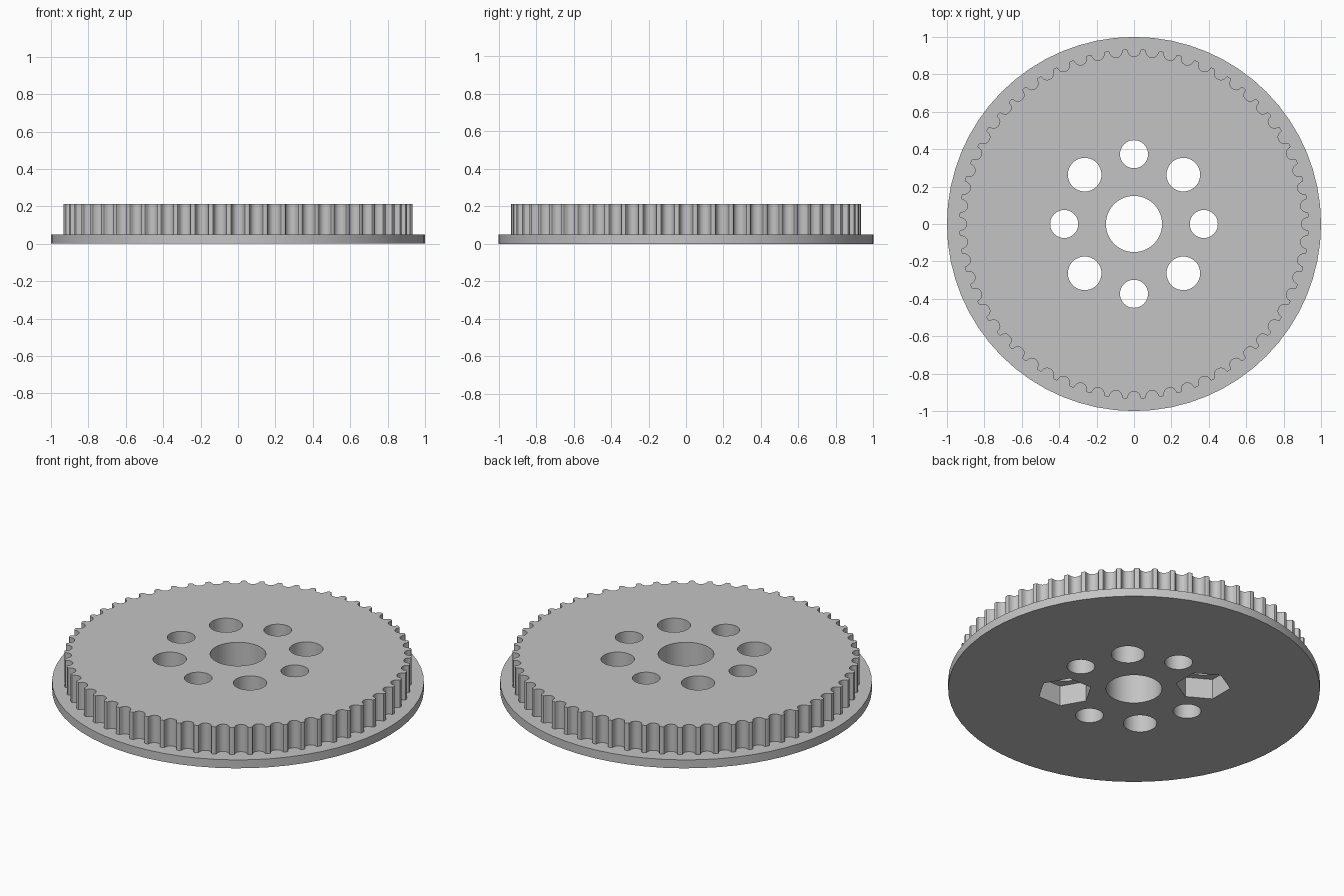
import bpy
import bmesh
from math import cos, sin, pi, sqrt, radians

if "Cube" in bpy.data.objects:
    bpy.data.objects.remove(bpy.data.objects["Cube"])

TEETH = 60
TIP_R = 0.934
FLANGE_H = 0.05
HEIGHT = 0.212
BOLT_R = 0.373
NUT_DEPTH = 0.12

grey = bpy.data.materials.new("plain grey")
grey.use_nodes = True
grey.diffuse_color = (0.55, 0.55, 0.55, 1)
grey.node_tree.nodes["Principled BSDF"].inputs["Base Color"].default_value = (0.55, 0.55, 0.55, 1)


def prism(name, outline, z0, z1):
    """Extrude a flat outline from z0 up to z1."""
    bm = bmesh.new()
    face = bm.faces.new([bm.verts.new((x, y, z0)) for x, y in outline])
    top = bmesh.ops.extrude_face_region(bm, geom=[face])["geom"]
    for v in top:
        if isinstance(v, bmesh.types.BMVert):
            v.co.z = z1
    bmesh.ops.recalc_face_normals(bm, faces=bm.faces)
    mesh = bpy.data.meshes.new(name)
    bm.to_mesh(mesh)
    bm.free()
    mesh.materials.append(grey)
    obj = bpy.data.objects.new(name, mesh)
    bpy.context.collection.objects.link(obj)
    return obj


def ring(r, sides, cx=0, cy=0, turn=0):
    return [(cx + r * cos(turn + 2 * pi * i / sides), cy + r * sin(turn + 2 * pi * i / sides))
            for i in range(sides)]


def combine(obj, other, operation):
    """Boolean the other object into obj, then discard it."""
    other.hide_render = True
    mod = obj.modifiers.new(operation, "BOOLEAN")
    mod.operation = operation
    mod.solver = "EXACT"
    mod.object = other
    bpy.context.view_layer.objects.active = obj
    bpy.ops.object.modifier_apply(modifier=mod.name)
    bpy.data.objects.remove(other)


# Belt groove: half profile as (half width, depth), mirrored about its middle
half = [(0.042, 0), (0.0364, 0.002), (0.0336, 0.0065), (0.0325, 0.012), (0.0307, 0.017),
        (0.0283, 0.022), (0.0254, 0.0267), (0.02, 0.0315), (0.014, 0.035), (0.007, 0.0371)]
groove = [(-u, d) for u, d in half] + [(0, 0.0378)] + [(u, d) for u, d in reversed(half)]
mouth = sqrt(TIP_R ** 2 - half[0][0] ** 2)

# Toothed drum outline
outline = []
for i in range(TEETH):
    a = 2 * pi * i / TEETH
    for u, d in groove:
        r = mouth - d
        outline.append((r * cos(a) - u * sin(a), r * sin(a) + u * cos(a)))

# Flange with the drum standing on it
pulley = prism("toothed_pulley", ring(1, 64), 0, FLANGE_H)
combine(pulley, prism("toothed_drum", outline, 0.02, HEIGHT), "UNION")

# Centre bore and the ring of alternating small and large holes
combine(pulley, prism("bore_cutter", ring(0.15, 64), -0.1, 0.4), "DIFFERENCE")
for i in range(8):
    a = i * pi / 4
    r = 0.09 if i % 2 else 0.075
    hole = ring(r, 48, BOLT_R * cos(a), BOLT_R * sin(a))
    combine(pulley, prism("hole_cutter", hole, -0.1, 0.4), "DIFFERENCE")

# Hexagonal nut pockets underneath two opposite large holes
for angle, turn in ((135, 30), (315, 0)):
    a = radians(angle)
    pocket = ring(0.148, 6, BOLT_R * cos(a), BOLT_R * sin(a), radians(turn))
    combine(pulley, prism("nut_cutter", pocket, -0.1, NUT_DEPTH), "DIFFERENCE")

bpy.ops.object.select_all(action="DESELECT")
pulley.select_set(True)
bpy.context.view_layer.objects.active = pulley
bpy.ops.object.shade_smooth_by_angle(angle=radians(30))
